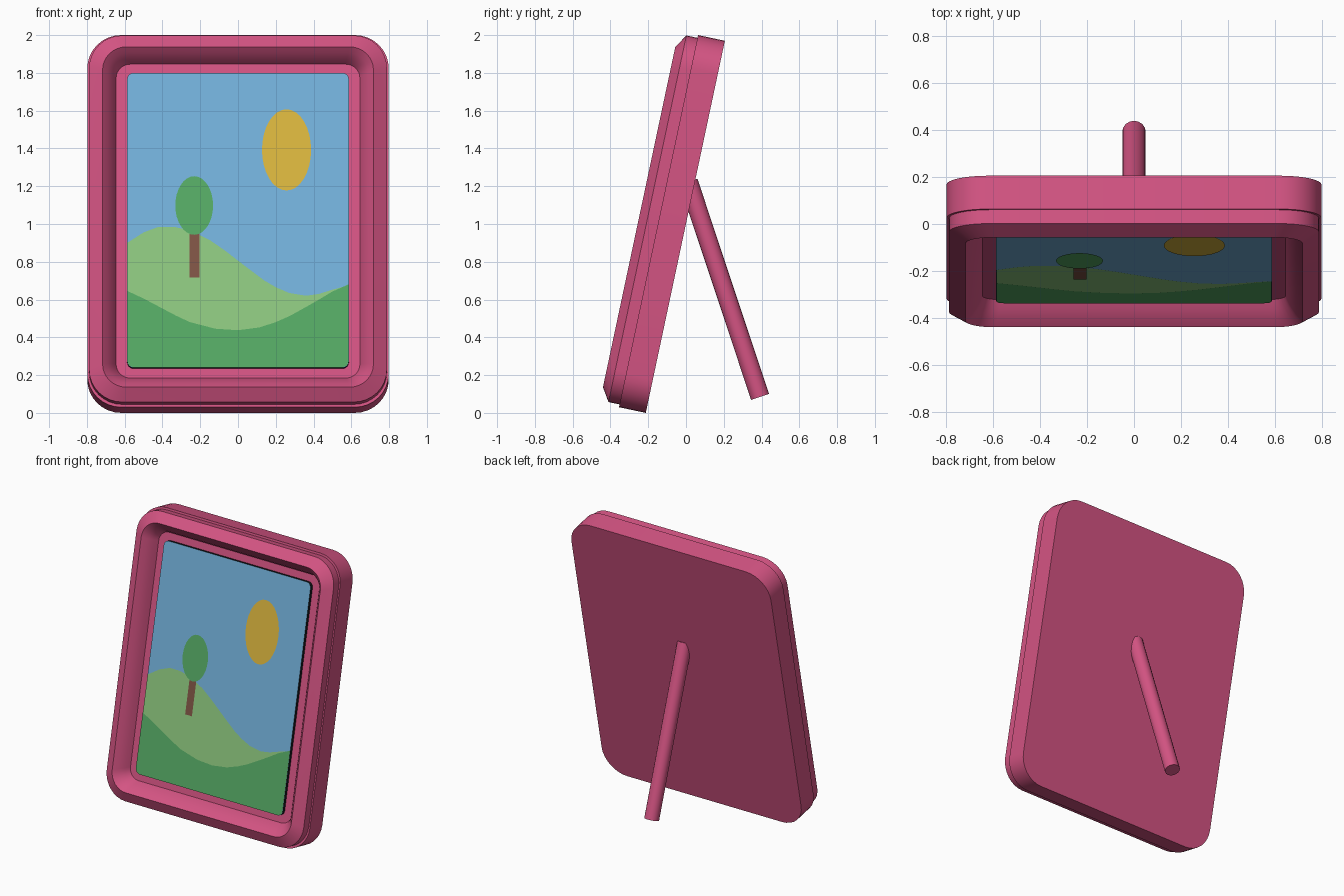
import bpy, bmesh, math
from mathutils import Vector, Matrix

if "Cube" in bpy.data.objects:
    bpy.data.objects.remove(bpy.data.objects["Cube"])

TILT = math.radians(12)
S, C = math.sin(TILT), math.cos(TILT)
MID = 1.007                      # middle of the frame along its slope


def place(x, v, w):
    """Frame space (x, up the slope, out of the front) to world."""
    return Vector((x, -0.213 + S * v - C * w, C * v + S * w))


def material(name, rgb):
    lin = [((c / 255 + 0.055) / 1.055) ** 2.4 if c > 10 else c / 3300 for c in rgb]
    m = bpy.data.materials.new(name)
    m.diffuse_color = (*lin, 1)
    m.use_nodes = True
    m.node_tree.nodes["Principled BSDF"].inputs["Base Color"].default_value = m.diffuse_color
    return m


PINK = material("pink", (212, 84, 131))
SKY = material("sky blue", (115, 176, 218))
LIGHT = material("light green", (140, 198, 126))
GREEN = material("green", (85, 170, 100))
BROWN = material("brown", (126, 84, 68))
YELLOW = material("yellow", (217, 181, 62))
DARK = material("dark edge", (20, 24, 28))


def finish(name, bm, mats, smooth=True):
    me = bpy.data.meshes.new(name)
    bm.to_mesh(me)
    bm.free()
    ob = bpy.data.objects.new(name, me)
    bpy.context.collection.objects.link(ob)
    for m in mats:
        me.materials.append(m)
    if smooth:
        bpy.ops.object.select_all(action='DESELECT')
        ob.select_set(True)
        bpy.context.view_layer.objects.active = ob
        bpy.ops.object.shade_smooth_by_angle(angle=math.radians(30))
    return ob


def rounded(hw, hh, r, w, seg=8):
    pts = []
    for k, (sx, sv) in enumerate([(1, 1), (-1, 1), (-1, -1), (1, -1)]):
        for i in range(seg + 1):
            a = math.pi / 2 * (k + i / seg)
            pts.append(place(sx * (hw - r) + r * math.cos(a),
                             MID + sv * (hh - r) + r * math.sin(a), w))
    return pts


def loft(loops, closed):
    """Join loops; closed wraps into a ring, otherwise both ends are capped."""
    bm = bmesh.new()
    rows = [[bm.verts.new(p) for p in l] for l in loops]
    n = len(rows[0])
    pairs = list(zip(rows, rows[1:])) + ([(rows[-1], rows[0])] if closed else [])
    for a, b in pairs:
        for i in range(n):
            j = (i + 1) % n
            bm.faces.new((a[i], a[j], b[j], b[i]))
    if not closed:
        bm.faces.new(rows[0][::-1])
        bm.faces.new(rows[-1])
    bmesh.ops.recalc_face_normals(bm, faces=bm.faces)
    return bm


# Backing board
finish("backing_board", loft([rounded(0.798, MID, 0.18, w) for w in (0, 0.145)], False), [PINK])

# Front moulding: (inset, height) profile swept round the frame
profile = [(0, 0.14), (0, 0.205), (0.071, 0.25), (0.098, 0.222),
           (0.126, 0.182), (0.145, 0.14)]
finish("front_moulding", loft([rounded(0.788 - d, 0.992 - d, 0.175 - 0.7 * d, w)
                               for d, w in profile], True), [PINK])

# Picture plate with dark sides
TOP = 0.169
bm = loft([rounded(0.587, 0.798, 0.035, w, 5) for w in (0.14, TOP)], False)
front = place(0, 0, 1) - place(0, 0, 0)
for f in bm.faces:
    f.material_index = 0 if f.normal.dot(front) > 0.5 else 1
finish("picture_plate", bm, [SKY, DARK], False)


def painted(name, pts, layer, mat):
    """Flat painted shape; points are (x, z) seen from the front."""
    bm = bmesh.new()
    bm.faces.new([bm.verts.new(place(x, (z - S * TOP) / C, TOP + 0.0015 * layer))
                  for x, z in pts])
    bmesh.ops.triangulate(bm, faces=bm.faces)
    finish(name, bm, [mat], False)


def ellipse(x, z, rx, rz, n=32):
    return [(x + rx * math.cos(2 * math.pi * i / n), z + rz * math.sin(2 * math.pi * i / n))
            for i in range(n)]


# Hills
base = [(-0.586, 0.272), (-0.577, 0.25), (-0.553, 0.24),
        (0.553, 0.24), (0.577, 0.25), (0.586, 0.272)]
far = [(-0.586, 0.90), (-0.5, 0.955), (-0.42, 0.985), (-0.34, 0.985), (-0.25, 0.965),
       (-0.15, 0.915), (-0.07, 0.86), (0.04, 0.775), (0.14, 0.70), (0.2, 0.665),
       (0.27, 0.635), (0.36, 0.62), (0.43, 0.63), (0.5, 0.652), (0.586, 0.675)]
near = [(-0.586, 0.645), (-0.5, 0.605), (-0.415, 0.56), (-0.33, 0.515), (-0.255, 0.48),
        (-0.12, 0.445), (0, 0.437), (0.115, 0.452), (0.2, 0.48), (0.275, 0.513),
        (0.36, 0.56), (0.43, 0.6), (0.5, 0.642), (0.586, 0.68)]
painted("far_hill", base + far[::-1], 1, LIGHT)
painted("near_hill", base + near[::-1], 2, GREEN)

# Tree and sun
painted("tree_trunk", [(-0.257, 0.715), (-0.203, 0.715), (-0.203, 0.98), (-0.257, 0.98)], 2, BROWN)
painted("tree_crown", ellipse(-0.232, 1.097, 0.1, 0.155), 3, GREEN)
painted("sun", ellipse(0.257, 1.392, 0.13, 0.215), 1, YELLOW)

# Rear support leg
a, b = Vector((0, 0.013, 1.224)), Vector((0, 0.392, 0.085))
bm = bmesh.new()
rot = (a - b).to_track_quat('Z', 'Y').to_matrix().to_4x4()
bmesh.ops.create_cone(bm, cap_ends=True, segments=16, radius1=0.05, radius2=0.05,
                      depth=(a - b).length, matrix=Matrix.Translation((a + b) / 2) @ rot)
finish("support_leg", bm, [PINK])
